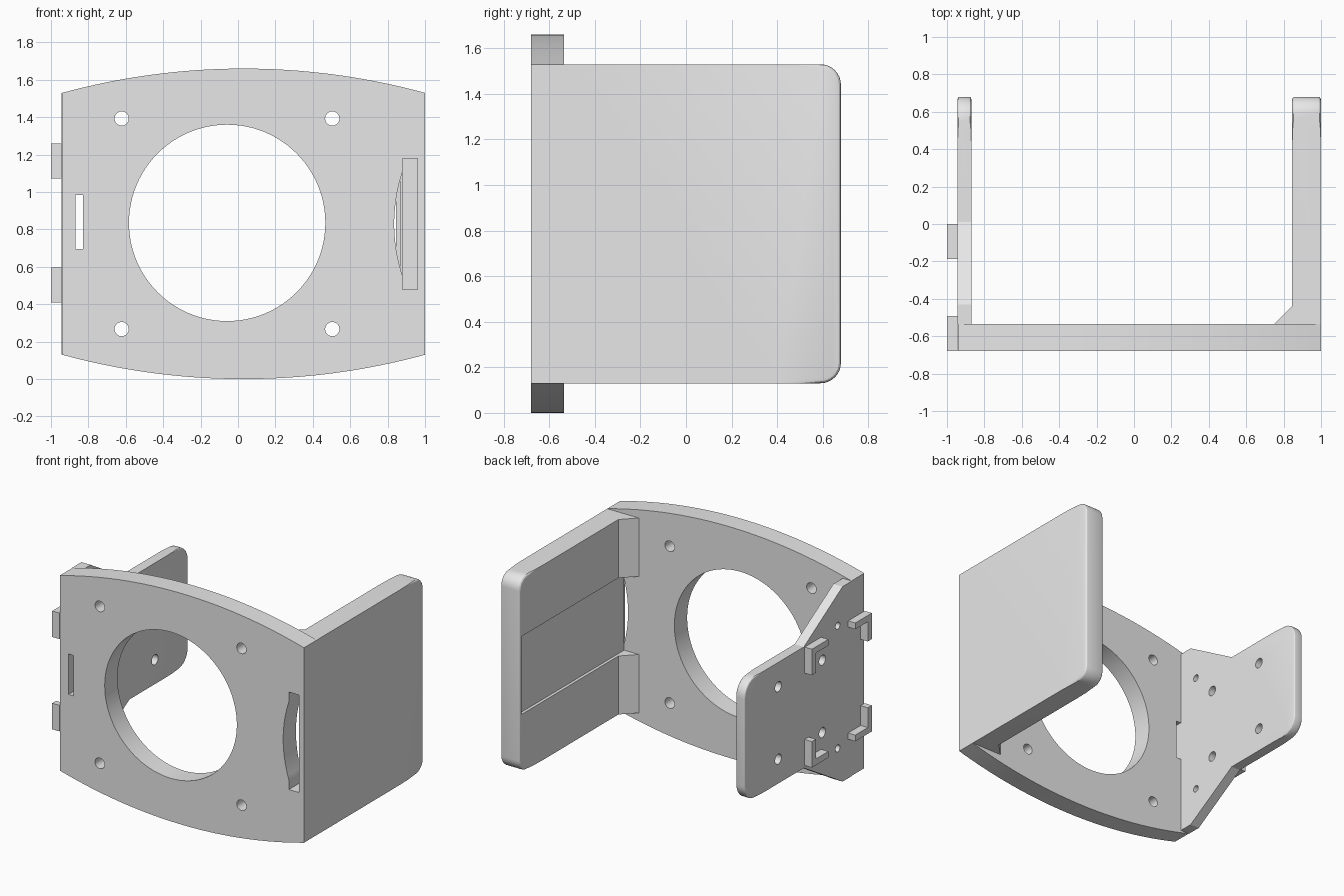
import bpy, bmesh
from math import sin, cos, pi, sqrt

if "Cube" in bpy.data.objects:
    bpy.data.objects.remove(bpy.data.objects["Cube"])

grey = bpy.data.materials.new("light_grey")
grey.use_nodes = True
grey.diffuse_color = (0.8, 0.8, 0.8, 1)
grey.node_tree.nodes["Principled BSDF"].inputs["Base Color"].default_value = (0.8, 0.8, 0.8, 1)

MID = 0.83                      # height of the mirror plane
FRONT, INNER, BACK = -0.68, -0.535, 0.68


def prism(name, pts, axis, a, b, round_back=0):
    """Extrude a 2D outline along an axis from a to b."""
    place = {"x": lambda u, v, w: (w, u, v),
             "y": lambda u, v, w: (u, w, v),
             "z": lambda u, v, w: (u, v, w)}[axis]
    bm = bmesh.new()
    rings = [[bm.verts.new(place(u, v, w)) for u, v in pts] for w in (a, b)]
    for ring in rings:
        bm.faces.new(ring)
    n = len(pts)
    for i in range(n):
        j = (i + 1) % n
        bm.faces.new((rings[0][i], rings[0][j], rings[1][j], rings[1][i]))
    bmesh.ops.recalc_face_normals(bm, faces=bm.faces)
    if round_back:              # soften the rim of the free end
        rim = [e for e in bm.edges if all(v.co.y > 0.55 for v in e.verts)
               and abs(e.verts[0].co.x - e.verts[1].co.x) < 0.001]
        bmesh.ops.bevel(bm, geom=rim, offset=round_back, segments=3,
                        profile=0.5, affect="EDGES")
    mesh = bpy.data.meshes.new(name)
    bm.to_mesh(mesh)
    bm.free()
    mesh.materials.append(grey)
    ob = bpy.data.objects.new(name, mesh)
    bpy.context.collection.objects.link(ob)
    return ob


def rect(u0, u1, v0, v1):
    return [(u0, v0), (u1, v0), (u1, v1), (u0, v1)]


def circle(u, v, r, n=32):
    return [(u + r * cos(2 * pi * i / n), v + r * sin(2 * pi * i / n)) for i in range(n)]


def corner(u, v, r, start, n=8):
    """Quarter-circle points around a rounded corner."""
    return [(u + r * cos(start + pi / 2 * i / n), v + r * sin(start + pi / 2 * i / n))
            for i in range(n + 1)]


def cut(ob, cutters):
    bpy.context.view_layer.objects.active = ob
    for c in cutters:
        c.hide_render = True
        m = ob.modifiers.new("cut", "BOOLEAN")
        m.operation, m.solver, m.object = "DIFFERENCE", "EXACT", c
        bpy.ops.object.modifier_apply(modifier=m.name)
        bpy.data.objects.remove(c)


def smooth(ob):
    bpy.ops.object.select_all(action="DESELECT")
    ob.select_set(True)
    bpy.context.view_layer.objects.active = ob
    bpy.ops.object.shade_smooth_by_angle(angle=0.5)


# Front plate with bowed top and bottom
def bow(u):
    return MID + 0.7 + sqrt(3.684 ** 2 - u * u) - sqrt(3.684 ** 2 - 0.97 ** 2)


xs = [-0.97 + 1.94 * i / 40 for i in range(41)]
top = [(u + 0.03, bow(u)) for u in xs]
bottom = [(u, 2 * MID - v) for u, v in reversed(top)]
front = prism("front_plate", top + bottom, "y", FRONT, INNER)


def through(pts):
    return prism("cutter", pts, "y", -0.8, -0.4)


cutters = [through(circle(-0.058, MID + 0.005, 0.525, 96)),
           through(rect(-0.87, -0.83, 0.695, 0.985)),
           through(rect(0.88, 0.96, 0.48, 1.18))]
cutters += [through(circle(x, MID + s * 0.563, 0.038))
            for x in (-0.622, 0.504) for s in (-1, 1)]
# Thumb notch beside the tall slot
notch = [(0.835 + 0.045 * (i / 10) ** 2, MID + 0.28 * i / 10) for i in range(-10, 11)]
cutters.append(through(notch + [(0.92, 1.11), (0.92, 0.55)]))
cut(front, cutters)
smooth(front)

# Large left wall with a shallow recess and a slot pocket
R = 0.09
wall = prism("left_wall",
             [(INNER, 0.13)] + corner(BACK - R, 0.13 + R, R, -pi / 2)
             + corner(BACK - R, 1.53 - R, R, 0) + [(INNER, 1.53)],
             "x", 0.845, 1.0, 0.018)
cut(wall, [prism("cutter", rect(-0.6, 0.66, 0.55, 1.11), "x", 0.8, 0.866),
           prism("cutter", rect(-0.6, 0.6, 0.48, 1.18), "x", 0.88, 0.96)])
smooth(wall)

# Corner gussets above and below the recess
for name, z0, z1 in (("lower_gusset", 0.13, 0.55), ("upper_gusset", 1.11, 1.53)):
    prism(name, [(0.75, INNER), (0.845, INNER), (0.845, -0.44)], "z", z0, z1)

# Small right bracket tapering to a rounded tab
H, R = 0.435, 0.12
half = [(INNER, MID - 0.7), (-0.43, MID - 0.7), (0.01, MID - H)]
mirrored = [(y, 2 * MID - z) for y, z in reversed(half)]
bracket = prism("right_bracket",
                half + corner(BACK - R, MID - H + R, R, -pi / 2)
                + corner(BACK - R, MID + H - R, R, 0) + mirrored,
                "x", -0.943, -0.87, 0.012)
cut(bracket, [prism("cutter", circle(y, MID + s * dz, r, 24), "x", -1.1, -0.8)
              for y, dz, r in ((0.30, 0.26, 0.036), (-0.2, 0.26, 0.036), (-0.375, 0.44, 0.025))
              for s in (-1, 1)])
smooth(bracket)

# Four L-shaped corner clips framing a board on the outside
T, L = 0.045, 0.187
for end, y, dy in (("front", FRONT, 1), ("rear", 0.0, -1)):
    for level, s in (("lower", -1), ("upper", 1)):
        z = MID + 0.005 + s * 0.425
        prism(f"{end}_{level}_clip",
              [(y, z), (y + dy * L, z), (y + dy * L, z - s * T), (y + dy * T, z - s * T),
               (y + dy * T, z - s * L), (y, z - s * L)], "x", -1.0, -0.943)
